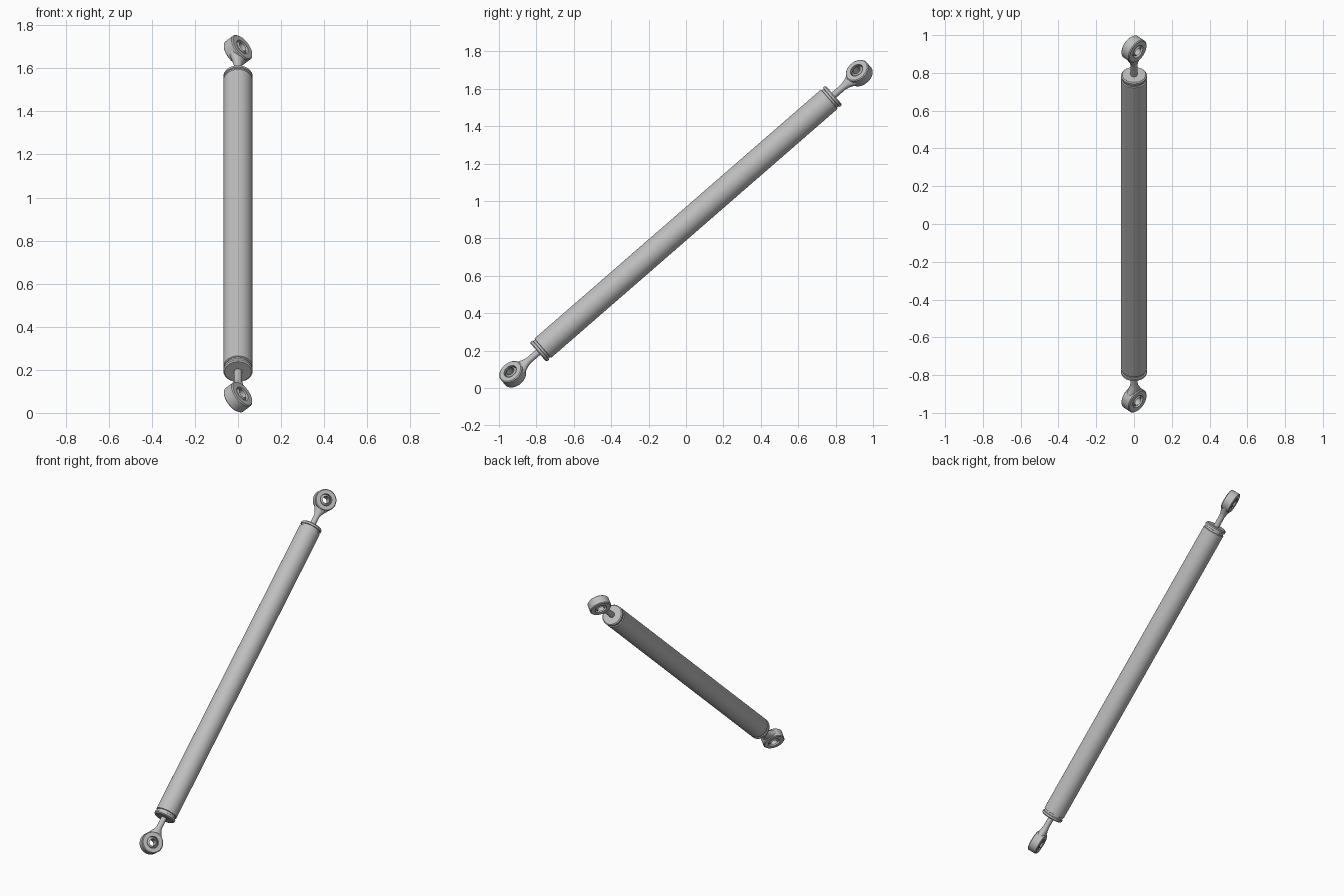
import bpy, bmesh, math
from mathutils import Matrix, Vector

cube = bpy.data.objects.get("Cube")
if cube:
    bpy.data.objects.remove(cube, do_unlink=True)

steel = bpy.data.materials.new("grey steel")
steel.use_nodes = True
GREY = (0.52, 0.52, 0.52, 1)
steel.diffuse_color = GREY
steel.node_tree.nodes["Principled BSDF"].inputs["Base Color"].default_value = GREY

# Strut frame: local z runs along the rod, local x is the eye bore
TILT = math.radians(41)
along = Vector((0, math.cos(TILT), math.sin(TILT)))
across = Vector((0, -math.sin(TILT), math.cos(TILT)))
bore = (Vector((1, 0, 0)) + across).normalized()
side = along.cross(bore)
FRAME = Matrix((bore, side, along)).transposed().to_4x4()
FRAME.translation = (0, 0, 0.8785)
EYE = 1.227


def finish(name, bm, matrix):
    bmesh.ops.remove_doubles(bm, verts=bm.verts, dist=1e-5)
    bmesh.ops.recalc_face_normals(bm, faces=bm.faces)
    mesh = bpy.data.meshes.new(name)
    bm.to_mesh(mesh)
    bm.free()
    mesh.materials.append(steel)
    obj = bpy.data.objects.new(name, mesh)
    bpy.context.collection.objects.link(obj)
    obj.matrix_world = matrix
    bpy.ops.object.select_all(action='DESELECT')
    obj.select_set(True)
    bpy.context.view_layer.objects.active = obj
    bpy.ops.object.shade_smooth_by_angle(angle=math.radians(32))


def lathe(name, profile, matrix, closed=False, steps=48):
    """Spin (radius, height) points around local z."""
    bm = bmesh.new()
    verts = [bm.verts.new((r, 0, h)) for r, h in profile]
    pairs = list(zip(verts, verts[1:])) + ([(verts[-1], verts[0])] if closed else [])
    edges = [bm.edges.new(p) for p in pairs]
    bmesh.ops.spin(bm, geom=verts + edges, cent=(0, 0, 0), axis=(0, 0, 1),
                   angle=math.tau, steps=steps, use_merge=True)
    finish(name, bm, matrix)


def loft(name, sections, matrix, count=24):
    """Join elliptical sections (half depth, half width, height) along local z."""
    bm = bmesh.new()
    rings = []
    for a, b, h in sections:
        rings.append([bm.verts.new((a * math.cos(i * math.tau / count),
                                    b * math.sin(i * math.tau / count), h))
                      for i in range(count)])
    for low, high in zip(rings, rings[1:]):
        for i in range(count):
            j = (i + 1) % count
            bm.faces.new((low[i], low[j], high[j], high[i]))
    bm.faces.new(rings[0])
    bm.faces.new(rings[-1])
    finish(name, bm, matrix)


# Tube with a groove and a chamfered cap at each end
half = [(0, 1.048), (0.062, 1.048), (0.068, 1.042), (0.068, 1.03),
        (0.062, 1.028), (0.062, 1.016), (0.068, 1.014)]
lathe("tube", half + [(r, -h) for r, h in reversed(half)], FRAME)

TO_BORE = Matrix.Rotation(math.pi / 2, 4, 'Y')
for label, flip in (("upper", 0), ("lower", math.pi)):
    end = FRAME @ Matrix.Rotation(flip, 4, 'X')
    eye = end @ Matrix.Translation((0, 0, EYE)) @ TO_BORE

    # Threaded rod flaring into the eye
    loft(label + "_rod", [(0.018, 0.018, 1.03), (0.018, 0.018, 1.115),
                          (0.021, 0.024, 1.135), (0.025, 0.035, 1.155),
                          (0.027, 0.050, 1.18)], end)
    # Eye housing
    lathe(label + "_eye", [(0.037, -0.03), (0.063, -0.03), (0.068, -0.025),
                           (0.068, 0.025), (0.063, 0.03), (0.037, 0.03)],
          eye, closed=True)
    # Ball bearing with a through hole
    ball = [(0.038 * math.cos(t), 0.038 * math.sin(t))
            for t in [math.radians(a) for a in range(-54, 55, 12)]]
    lathe(label + "_bearing", ball, eye, closed=True)
